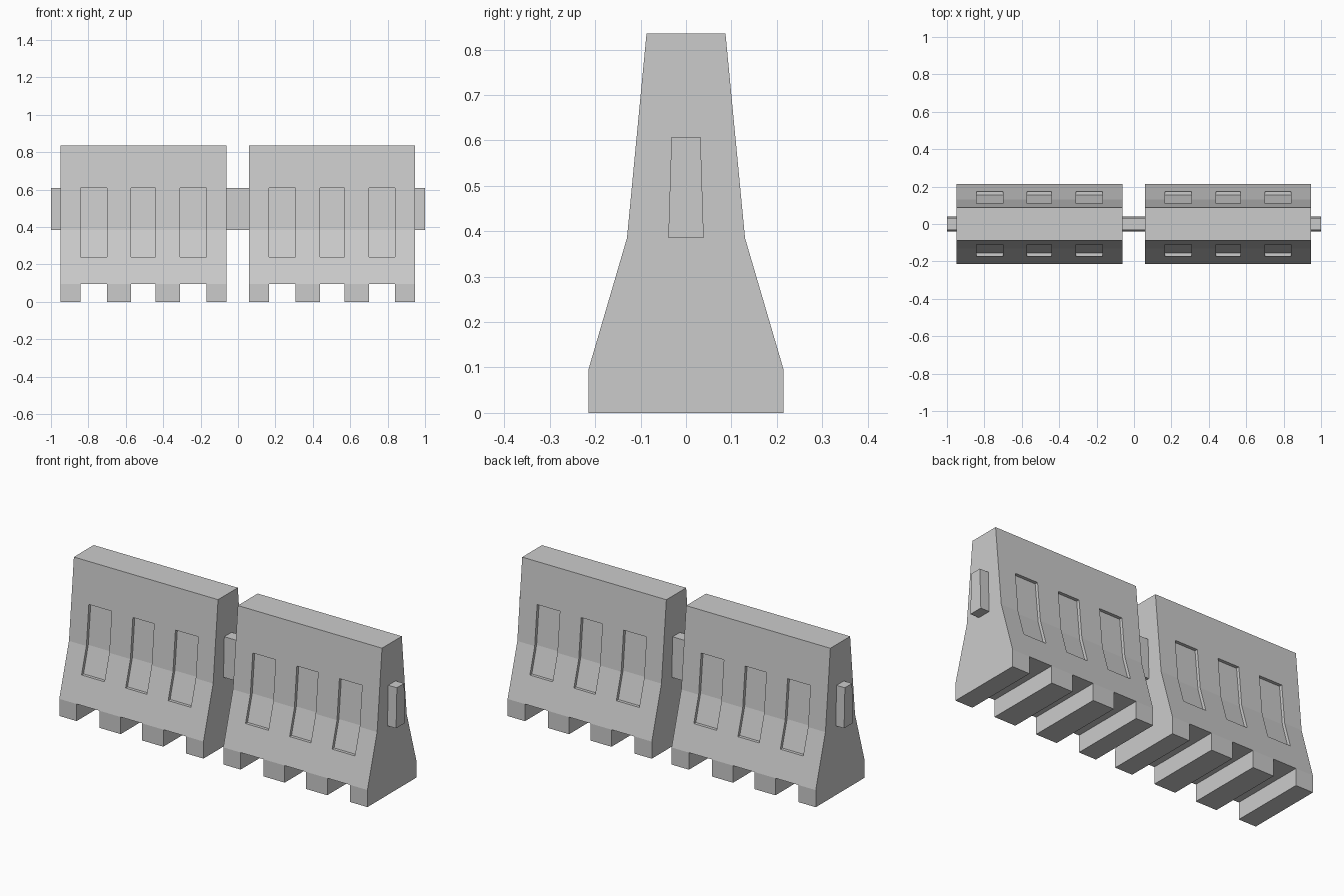
import bpy
import bmesh

if "Cube" in bpy.data.objects:
    bpy.data.objects.remove(bpy.data.objects["Cube"])


def add_prism(bm, profile, x0, x1):
    """Extrude a closed (y, z) profile along x."""
    verts = [bm.verts.new((x0, y, z)) for y, z in profile]
    face = bm.faces.new(verts)
    ext = bmesh.ops.extrude_face_region(bm, geom=[face])
    moved = [g for g in ext["geom"] if isinstance(g, bmesh.types.BMVert)]
    bmesh.ops.translate(bm, verts=moved, vec=(x1 - x0, 0, 0))


def make_object(name, prisms):
    bm = bmesh.new()
    for profile, x0, x1 in prisms:
        add_prism(bm, profile, x0, x1)
    bmesh.ops.recalc_face_normals(bm, faces=bm.faces[:])
    mesh = bpy.data.meshes.new(name)
    bm.to_mesh(mesh)
    bm.free()
    obj = bpy.data.objects.new(name, mesh)
    bpy.context.collection.objects.link(obj)
    return obj


def mirrored(half):
    return half + [(-y, z) for y, z in reversed(half)]


# Cross-sections, in (y, z)
BODY = mirrored([(0.215, 0), (0.215, 0.095), (0.13, 0.385), (0.087, 0.835)])
TAB = mirrored([(0.039, 0.385), (0.032, 0.608)])
NOTCH = mirrored([(0.4, -0.1), (0.4, 0.095)])
POCKET = [(0.155, 0.24), (0.113, 0.385), (0.091, 0.608), (0.3, 0.608), (0.3, 0.24)]
POCKET_BACK = [(-y, z) for y, z in POCKET]

# Bays along the barrier, measured from its left end
LENGTH = 0.887
BAYS = [(0.107, 0.248), (0.378, 0.509), (0.640, 0.780)]

for side, start in (("left", -0.949), ("right", 0.060)):
    # Tapered body with foot notches and shallow pockets on both faces
    body = make_object(f"{side}_barrier_body", [(BODY, start, start + LENGTH)])
    cuts = [(p, start + a, start + b)
            for a, b in BAYS for p in (NOTCH, POCKET, POCKET_BACK)]
    cutter = make_object(f"{side}_cutter", cuts)
    cutter.hide_render = True
    mod = body.modifiers.new("bays", "BOOLEAN")
    mod.operation = "DIFFERENCE"
    mod.solver = "EXACT"
    mod.object = cutter
    bpy.context.view_layer.objects.active = body
    bpy.ops.object.modifier_apply(modifier=mod.name)
    bpy.data.objects.remove(cutter, do_unlink=True)

# Connecting tabs at both ends and across the gap
for name, x0, x1 in (("left_end_tab", -1.0, -0.949),
                     ("middle_connector", -0.062, 0.060),
                     ("right_end_tab", 0.947, 1.0)):
    make_object(name, [(TAB, x0, x1)])
